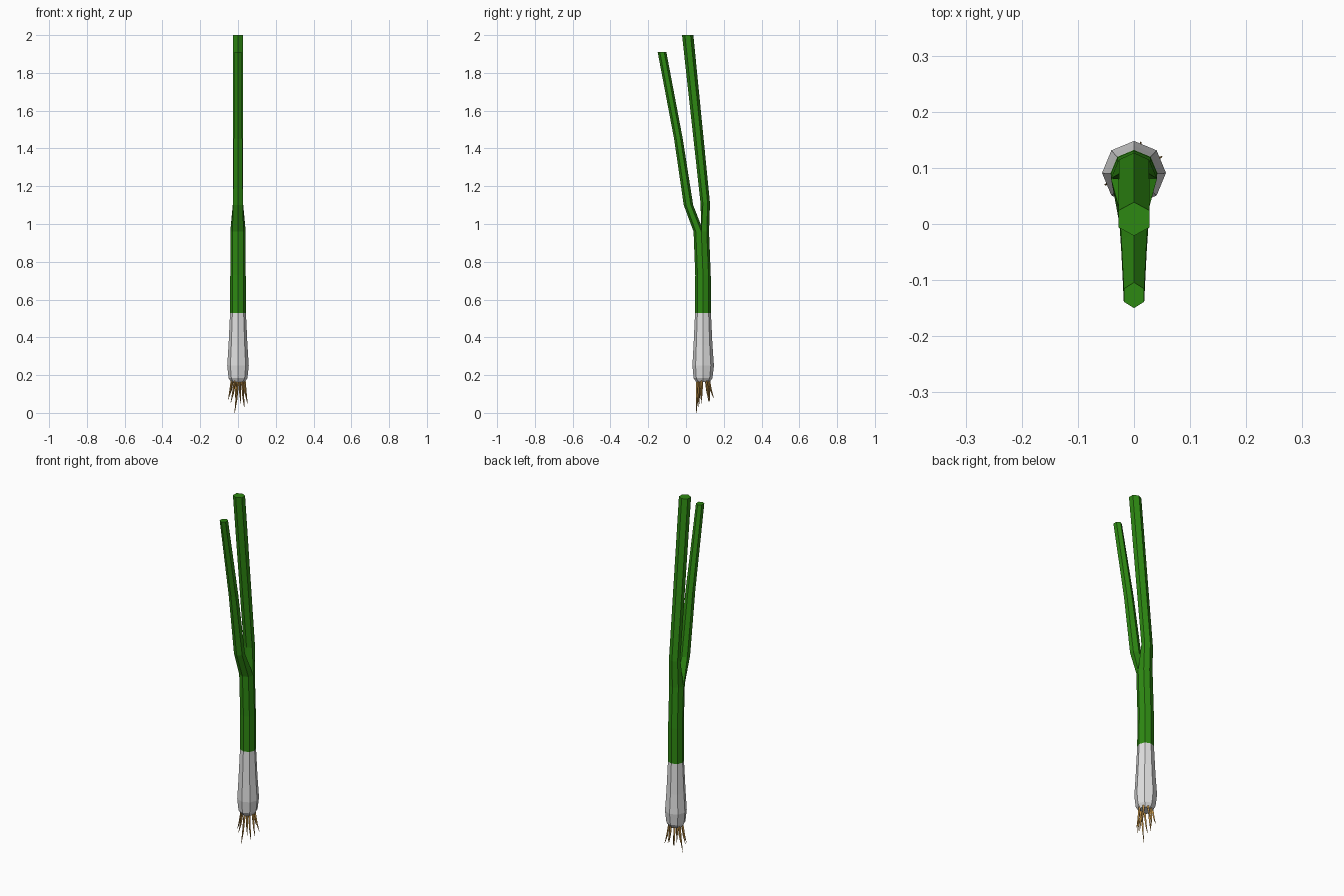
import bpy, bmesh, math
from mathutils import Vector

if "Cube" in bpy.data.objects:
    bpy.data.objects.remove(bpy.data.objects["Cube"])


def material(name, col):
    m = bpy.data.materials.new(name)
    m.diffuse_color = (*col, 1)
    m.use_nodes = True
    m.node_tree.nodes["Principled BSDF"].inputs["Base Color"].default_value = m.diffuse_color
    return m


GREEN = material("leaf green", (0.027, 0.25, 0.006))
WHITE = material("bulb white", (0.75, 0.75, 0.75))
TAN = material("root tan", (0.50, 0.27, 0.06))


def ring(z, cy, rx, ry, angles, cx=0.0):
    return [Vector((cx + rx * math.cos(math.radians(a)),
                    cy + ry * math.sin(math.radians(a)), z)) for a in angles]


def loft(bm, rings, cap_start=False, cap_end=False):
    rows = [[bm.verts.new(p) for p in r] for r in rings]
    for a, b in zip(rows, rows[1:]):
        n = len(a)
        for i in range(n):
            j = (i + 1) % n
            bm.faces.new((a[i], a[j], b[j], b[i]))
    if cap_start:
        bm.faces.new(rows[0][::-1])
    if cap_end:
        bm.faces.new(rows[-1])


def finish(name, bm, mat):
    bmesh.ops.remove_doubles(bm, verts=bm.verts, dist=0.0002)
    bmesh.ops.recalc_face_normals(bm, faces=bm.faces)
    me = bpy.data.meshes.new(name)
    bm.to_mesh(me)
    bm.free()
    me.materials.append(mat)
    bpy.context.collection.objects.link(bpy.data.objects.new(name, me))


OCT = [i * 45 for i in range(8)]

# White bulb: z, centre y, radius
bm = bmesh.new()
loft(bm, [ring(z, y, r, r, OCT) for z, y, r in (
    (0.163, 0.09, 0.036), (0.185, 0.09, 0.050), (0.25, 0.091, 0.057),
    (0.36, 0.09, 0.050), (0.53, 0.09, 0.042))], cap_start=True)
finish("bulb", bm, WHITE)

# Green stem that forks into two hexagonal leaves
bm = bmesh.new()
FORK_Z, FORK_Y, FORK_R = 0.96, 0.081, 0.041
loft(bm, [ring(0.53, 0.09, 0.042, 0.042, OCT),
          ring(0.73, 0.09, 0.041, 0.041, OCT),
          ring(FORK_Z, FORK_Y, FORK_R, FORK_R, OCT)])


def leaf(turn, sections):
    # half of the stem's octagon plus its middle point opens into a hexagon
    start = ring(FORK_Z, FORK_Y, FORK_R, FORK_R,
                 [turn + a for a in (0, 45, 90, 135, 180)])
    start.append(Vector((0, FORK_Y, FORK_Z + 0.03)))
    hexa = [turn + a for a in (-30, 30, 90, 150, 210, 270)]
    loft(bm, [start] + [ring(z, y, rx, ry, hexa) for z, y, rx, ry in sections],
         cap_end=True)


leaf(0, [(1.11, 0.102, 0.031, 0.025), (2.0, 0.009, 0.032, 0.030)])
leaf(180, [(1.10, 0.013, 0.030, 0.025), (1.45, -0.040, 0.026, 0.023),
           (1.91, -0.127, 0.021, 0.023)])
finish("stem_and_leaves", bm, GREEN)

# Thin tapering roots: base angle, base radius, tip x, tip y, tip z
bm = bmesh.new()
for a, r, tx, ty, tz in (
        (270, 0.030, -0.018, 0.055, 0.0), (240, 0.032, -0.038, 0.060, 0.055),
        (200, 0.034, -0.052, 0.070, 0.07), (150, 0.034, -0.045, 0.115, 0.09),
        (110, 0.030, -0.012, 0.125, 0.06), (70, 0.032, 0.012, 0.146, 0.08),
        (35, 0.034, 0.050, 0.120, 0.06), (350, 0.034, 0.050, 0.080, 0.05),
        (315, 0.032, 0.033, 0.068, 0.03), (290, 0.026, 0.015, 0.062, 0.05)):
    bx = r * math.cos(math.radians(a))
    by = 0.09 + r * math.sin(math.radians(a))
    quad = (0, 90, 180, 270)
    loft(bm, [ring(0.172, by, 0.007, 0.007, quad, bx),
              ring(0.6 * tz + 0.4 * 0.17, 0.5 * (by + ty), 0.005, 0.005, quad, 0.5 * (bx + tx)),
              ring(tz, ty, 0.001, 0.001, quad, tx)], True, True)
finish("roots", bm, TAN)
